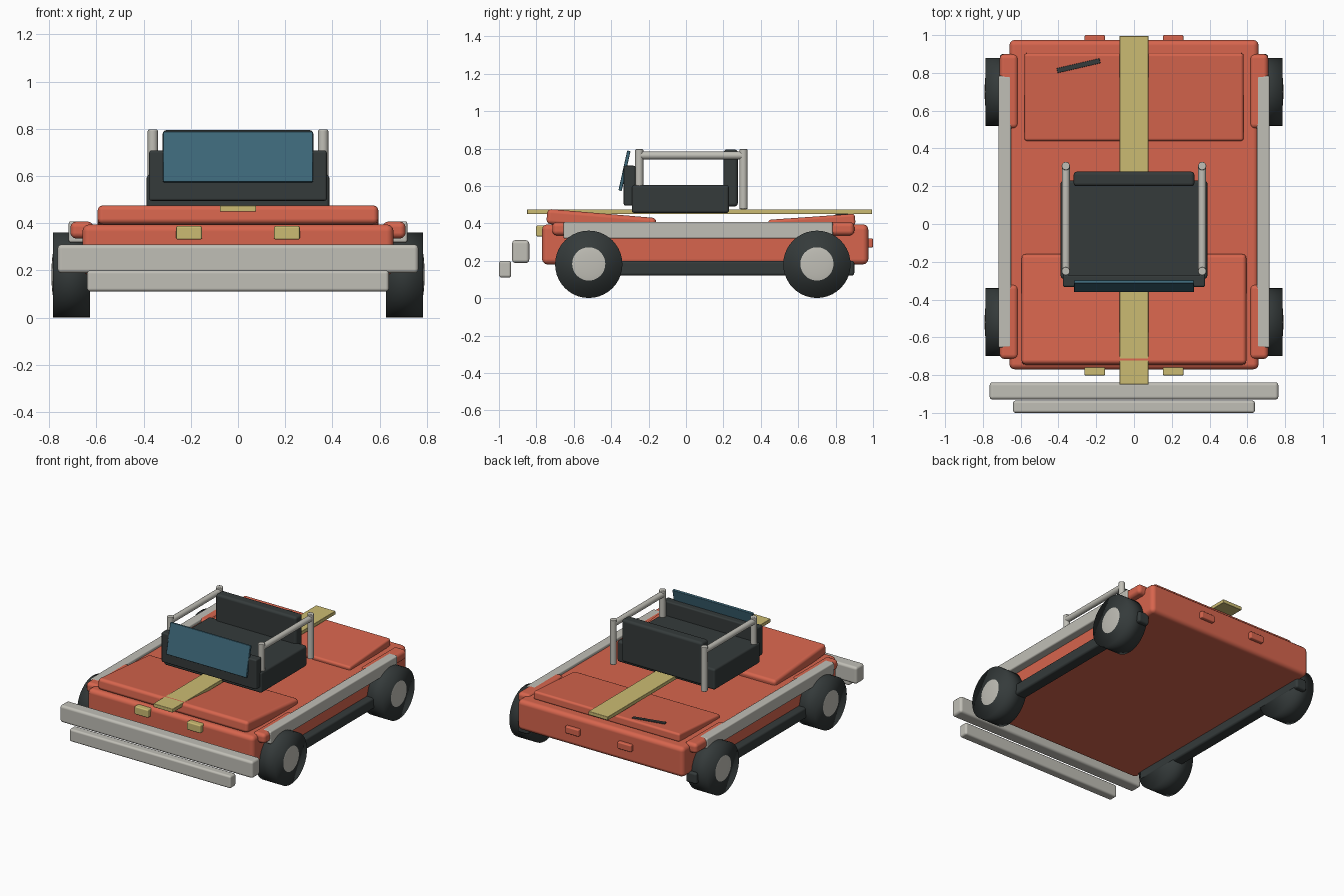
import bpy
from math import radians, pi

if "Cube" in bpy.data.objects:
    bpy.data.objects.remove(bpy.data.objects["Cube"], do_unlink=True)


def material(name, rgb):
    m = bpy.data.materials.new(name)
    m.use_nodes = True
    col = (*rgb, 1.0)
    m.diffuse_color = col
    m.node_tree.nodes["Principled BSDF"].inputs["Base Color"].default_value = col
    return m


PAINT = material("orange red paint", (0.68, 0.13, 0.075))
METAL = material("pale grey metal", (0.53, 0.52, 0.47))
YELLOW = material("straw yellow", (0.60, 0.50, 0.17))
DARK = material("charcoal rubber", (0.035, 0.043, 0.043))
GLASS = material("teal glass", (0.048, 0.14, 0.195))


def finish(obj, name, mat):
    obj.name = name
    obj.data.materials.append(mat)
    obj.data.shade_smooth()
    return obj


def box(name, x, y, z, mat, bevel=0.012, tilt=0.0, turn=0.0):
    """Rounded box from (min, max) ranges, tilted about x and turned about z."""
    spans = (x, y, z)
    bpy.ops.mesh.primitive_cube_add(size=1, location=[sum(s) / 2 for s in spans])
    obj = bpy.context.object
    obj.scale = [s[1] - s[0] for s in spans]
    bpy.ops.object.transform_apply(location=False, rotation=False, scale=True)
    obj.rotation_euler = (radians(tilt), 0, radians(turn))
    mod = obj.modifiers.new("rounded edges", 'BEVEL')
    mod.width = bevel
    mod.segments = 3
    mod.harden_normals = True
    return finish(obj, name, mat)


def sided(side, a, b):
    """Mirror an x range to the chosen side."""
    return tuple(sorted((side * a, side * b)))


def tube(name, loc, radius, depth, mat, rot=(0, 0, 0), sides=16, bevel=0.006):
    bpy.ops.mesh.primitive_cylinder_add(vertices=sides, radius=radius, depth=depth,
                                        location=loc, rotation=rot)
    obj = finish(bpy.context.object, name, mat)
    if bevel:
        mod = obj.modifiers.new("rounded ends", 'BEVEL')
        mod.width = bevel
        mod.segments = 2
        mod.harden_normals = True
    return obj


# Body shell, sloping hood and rear deck
box("body", (-.66, .66), (-.77, .975), (.18, .395), PAINT, .03)
box("hood", (-.595, .595), (-.745, -.16), (.373, .453), PAINT, .022, tilt=-4.8)
box("rear_deck", (-.58, .58), (.44, .905), (.375, .435), PAINT, .015, tilt=4)
box("centre_stripe", (-.077, .077), (-.85, .995), (.449, .475), YELLOW, .004)
box("rear_wiper", (-.41, -.177), (.825, .851), (.435, .453), DARK, .003, turn=13)

# Bumpers
box("front_bumper", (-.765, .765), (-.93, -.838), (.188, .31), METAL, .018)
box("lower_bumper", (-.64, .64), (-1.0, -.935), (.11, .2), METAL, .014)

# Cabin
box("cabin_tub", (-.388, .388), (-.29, .23), (.455, .605), DARK, .015)
box("seat_back", (-.32, .32), (.2, .277), (.49, .795), DARK, .018)
box("windshield_frame", (-.377, .377), (-.333, -.27), (.495, .708), DARK, .01)
box("windshield_glass", (-.318, .318), (-.338, -.32), (.572, .79), GLASS, .004, tilt=-12.5)

for side, word in ((1, "left"), (-1, "right")):
    # Lamps
    lamp = sided(side, .153, .262)
    box(f"headlight_{word}", lamp, (-.802, -.755), (.33, .388), YELLOW, .008)
    box(f"tail_light_{word}", lamp, (.95, 1.0), (.27, .32), PAINT, .008)

    # Side rails and sills
    box(f"side_rail_{word}", sided(side, .65, .718), (-.655, .785), (.318, .408), METAL, .01)
    box(f"sill_{word}", sided(side, .625, .71), (-.69, .9), (.12, .2), DARK, .015)

    # Roll bar: two posts joined by a top tube
    for end, y, z0 in (("front", -.25, .49), ("rear", .307, .475)):
        tube(f"roll_post_{end}_{word}", (side * .361, y, (z0 + .797) / 2), .022,
             .797 - z0, METAL)
    tube(f"roll_bar_top_{word}", (side * .361, .028, .763), .021, .56, METAL,
         rot=(pi / 2, 0, 0))

    # Wheels, hub caps and fenders
    for end, y in (("front", -.52), ("rear", .7)):
        tube(f"{end}_wheel_{word}", (side * .706, y, .181), .18, .158, DARK,
             rot=(0, pi / 2, 0), sides=40, bevel=0)
        bpy.ops.mesh.primitive_uv_sphere_add(segments=32, ring_count=16, radius=1,
                                             location=(side * .779, y, .183))
        bpy.context.object.scale = (.012, .103, .103)
        finish(bpy.context.object, f"{end}_hub_cap_{word}", METAL)
        box(f"{end}_fender_{word}", sided(side, .613, .711), (y - .195, y + .2),
            (.335, .407), PAINT, .025)
